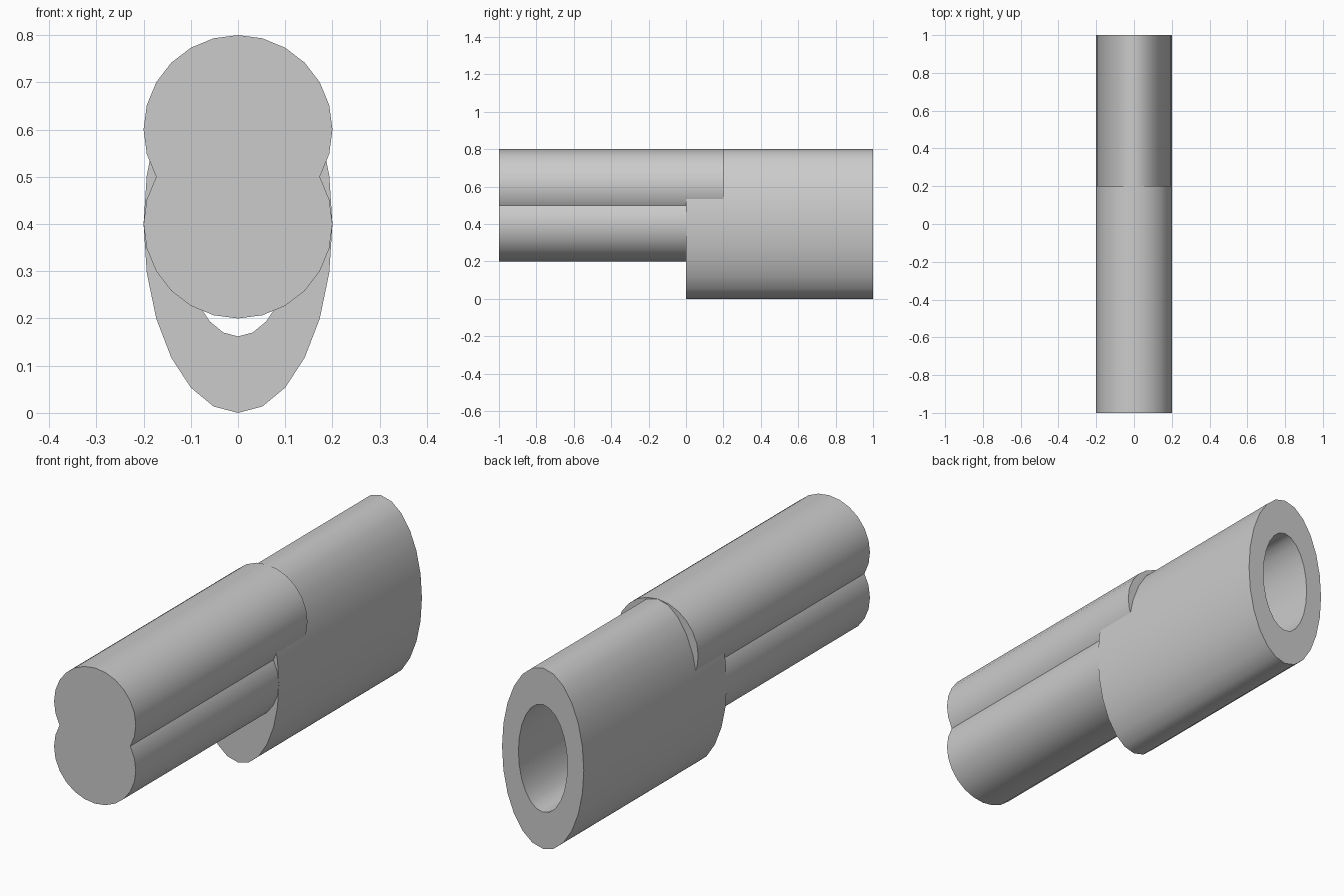
import bpy
import bmesh
import math

if "Cube" in bpy.data.objects:
    bpy.data.objects.remove(bpy.data.objects["Cube"], do_unlink=True)

SIDES = 24

grey = bpy.data.materials.new("plain grey")
grey.use_nodes = True
grey.diffuse_color = (0.6, 0.6, 0.6, 1)
grey.node_tree.nodes["Principled BSDF"].inputs["Base Color"].default_value = (0.6, 0.6, 0.6, 1)


def ring(bm, half_width, half_height, y, z):
    """Elliptical loop of vertices in the xz plane."""
    angles = [math.tau * i / SIDES for i in range(SIDES)]
    return [bm.verts.new((half_width * math.cos(a), y, z + half_height * math.sin(a)))
            for a in angles]


def bridge(bm, a, b):
    for i in range(SIDES):
        j = (i + 1) % SIDES
        bm.faces.new((a[i], a[j], b[j], b[i]))


def finish(bm, name):
    bmesh.ops.recalc_face_normals(bm, faces=bm.faces)
    mesh = bpy.data.meshes.new(name)
    bm.to_mesh(mesh)
    bm.free()
    mesh.materials.append(grey)
    obj = bpy.data.objects.new(name, mesh)
    bpy.context.collection.objects.link(obj)
    bpy.ops.object.select_all(action='DESELECT')
    obj.select_set(True)
    bpy.context.view_layer.objects.active = obj
    bpy.ops.object.shade_smooth_by_angle(angle=math.radians(40))


def rod(name, radius, z, y_front, y_back):
    bm = bmesh.new()
    front = ring(bm, radius, radius, y_front, z)
    back = ring(bm, radius, radius, y_back, z)
    bridge(bm, front, back)
    bm.faces.new(front)
    bm.faces.new(back)
    finish(bm, name)


def tube(name, outer, inner, z, y_front, y_back):
    bm = bmesh.new()
    loops = [ring(bm, *outer, y_front, z), ring(bm, *outer, y_back, z),
             ring(bm, *inner, y_back, z), ring(bm, *inner, y_front, z)]
    for i in range(4):
        bridge(bm, loops[i], loops[(i + 1) % 4])
    finish(bm, name)


# Two stacked solid rods, plugged into the oval sleeve
rod("upper_rod", 0.2, 0.6, -1, 0.2)
rod("lower_rod", 0.2, 0.4, -1, 0.2)

# Hollow oval sleeve at the back
tube("oval_sleeve", (0.2, 0.4), (0.12, 0.238), 0.4, 0, 1)
